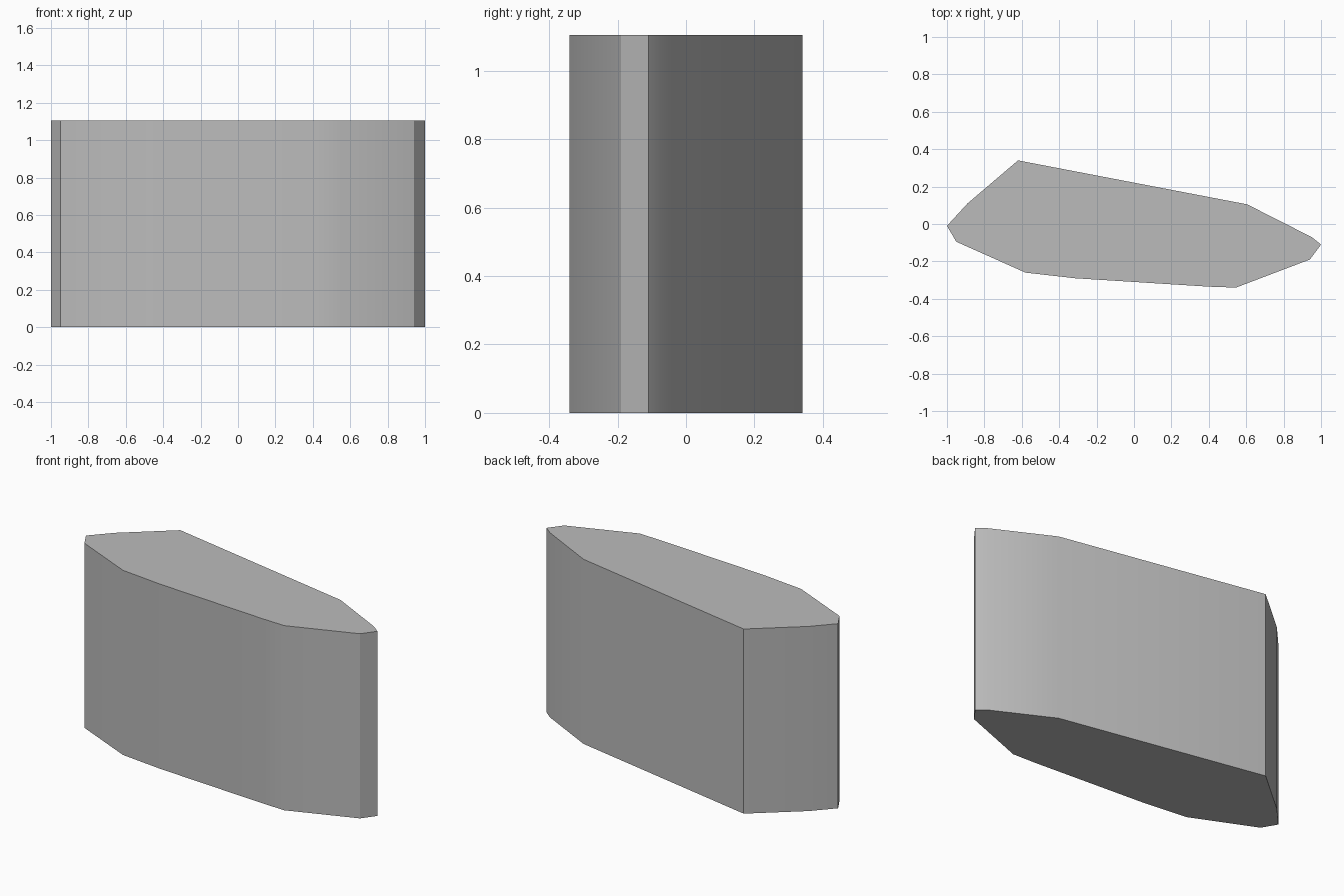
import bpy
import bmesh
import math

cube = bpy.data.objects.get("Cube")
if cube:
    bpy.data.objects.remove(cube, do_unlink=True)

HEIGHT = 1.105

# Outline of the block, counter-clockwise from its left tip
OUTLINE = [
    (1.0, -0.11), (0.95, -0.07), (0.605, 0.105), (-0.62, 0.34),
    (-0.89, 0.11), (-1.0, -0.01), (-0.95, -0.095), (-0.58, -0.26),
    (-0.315, -0.29), (0.40, -0.335), (0.545, -0.34), (0.94, -0.19),
]


def make_material(name, value):
    mat = bpy.data.materials.new(name)
    mat.use_nodes = True
    colour = (value, value, value, 1.0)
    mat.diffuse_color = colour
    mat.node_tree.nodes["Principled BSDF"].inputs["Base Color"].default_value = colour
    return mat


def make_prism(name, outline, height, material):
    bm = bmesh.new()
    base = bm.faces.new([bm.verts.new((x, y, 0)) for x, y in outline])
    # Keep the base and raise a copy to form the walls and top
    result = bmesh.ops.extrude_face_region(bm, geom=[base], use_keep_orig=True)
    raised = [v for v in result["geom"] if isinstance(v, bmesh.types.BMVert)]
    bmesh.ops.translate(bm, verts=raised, vec=(0, 0, height))
    bmesh.ops.recalc_face_normals(bm, faces=bm.faces)
    mesh = bpy.data.meshes.new(name)
    bm.to_mesh(mesh)
    bm.free()
    mesh.materials.append(material)
    obj = bpy.data.objects.new(name, mesh)
    bpy.context.collection.objects.link(obj)
    return obj


block = make_prism("faceted_block", OUTLINE, HEIGHT, make_material("stone_grey", 0.5))

# Soft shading over shallow corners, crisp on the sharp ones
bpy.ops.object.select_all(action="DESELECT")
block.select_set(True)
bpy.context.view_layer.objects.active = block
bpy.ops.object.shade_smooth_by_angle(angle=math.radians(30))
